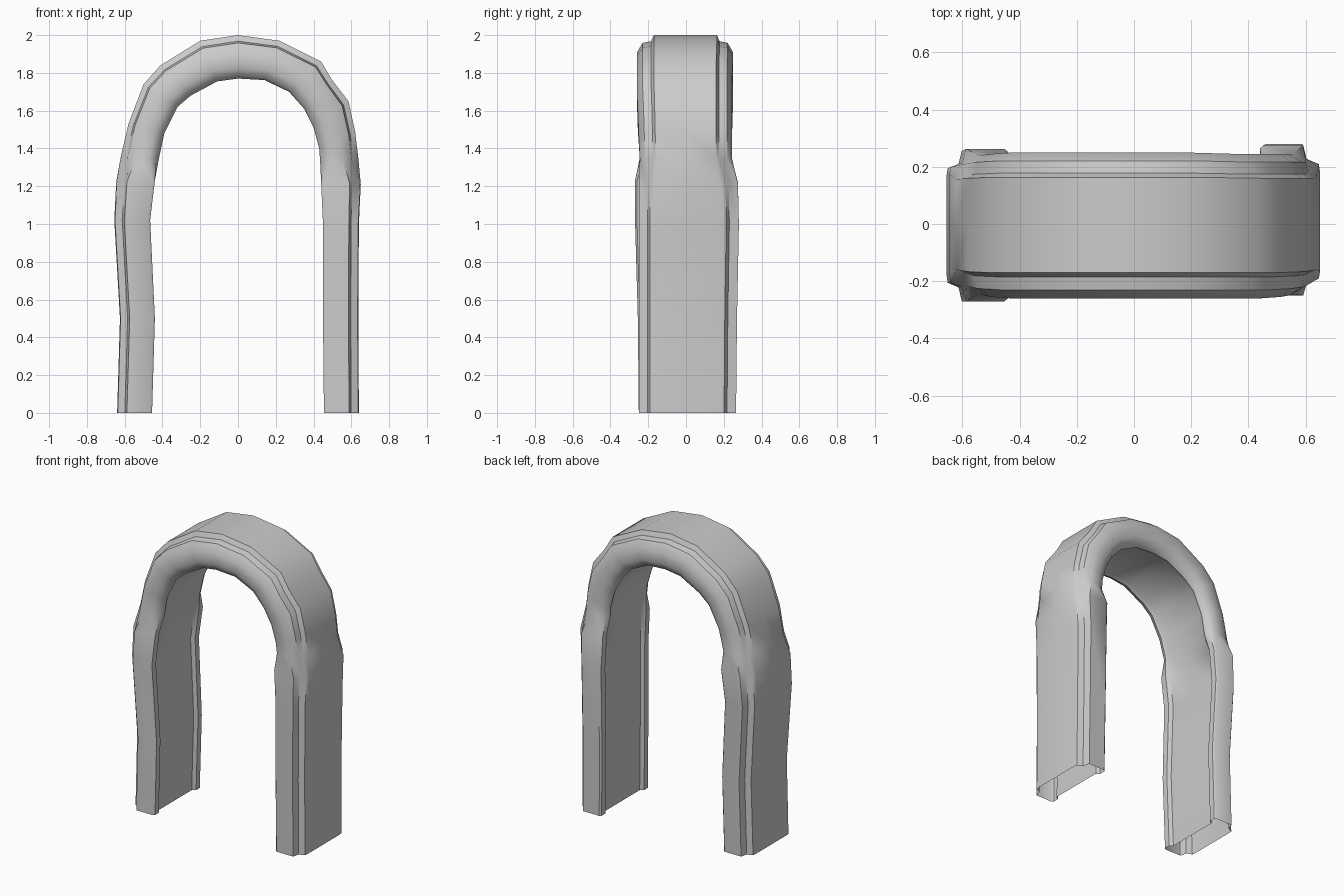
import bpy, bmesh

# Stations along the arch: outer x,z | inner x,z | front y, back y | blend (0 boxy leg, 1 rounded arch)
STATIONS = [
    (-.64, 0, -.455, 0, .25, .25, 0),
    (-.625, .5, -.44, .5, .255, .25, 0),
    (-.655, 1.02, -.465, 1.02, .27, .255, 0),
    (-.645, 1.22, -.44, 1.23, .27, .262, 0),
    (-.62, 1.36, -.42, 1.34, .235, .23, 1),
    (-.58, 1.53, -.39, 1.48, .245, .235, 1),
    (-.5, 1.74, -.32, 1.62, .25, .24, 1),
    (-.41, 1.84, -.25, 1.68, .25, .24, 1),
    (-.2, 1.97, -.11, 1.755, .25, .24, 1),
    (0, 2.0, 0, 1.77, .25, .24, 1),
    (.22, 1.97, .14, 1.762, .25, .24, 1),
    (.44, 1.86, .27, 1.70, .25, .235, 1),
    (.50, 1.76, .35, 1.61, .25, .235, 1),
    (.585, 1.65, .40, 1.51, .245, .235, 1),
    (.62, 1.49, .43, 1.40, .24, .235, 1),
    (.637, 1.35, .435, 1.33, .235, .235, 1),
    (.65, 1.21, .44, 1.22, .25, .275, 0),
    (.64, 1.0, .45, 1.0, .25, .28, 0),
    (.637, .5, .45, .5, .25, .27, 0),
    (.64, 0, .455, 0, .25, .265, 0),
]

# Half cross-sections: (0 inner .. 1 outer, fraction of half depth)
LEG = [(.12, .0), (.12, .74), (0, .8), (0, .96), (.06, 1), (.72, 1), (.78, .82), (.98, .76), (1, .66), (1, 0)]
ARCH = [(.06, .0), (.05, .72), (0, .82), (.06, .94), (.25, 1.04), (.6, 1.04), (.82, .92), (.86, .74), (1, .68), (1, 0)]


def section(bm, st):
    ox, oz, ix, iz, front, back, k = st
    half = [(a[0] + (b[0] - a[0]) * k, a[1] + (b[1] - a[1]) * k) for a, b in zip(LEG, ARCH)]
    loop = [(u, -v * front) for u, v in half] + [(u, v * back) for u, v in half[-2:0:-1]]
    return [bm.verts.new((ix + (ox - ix) * u, y, iz + (oz - iz) * u)) for u, y in loop]


# Hollow arch shell, open at the feet
bm = bmesh.new()
rings = [section(bm, s) for s in STATIONS]
for a, b in zip(rings, rings[1:]):
    n = len(a)
    for i in range(n):
        j = (i + 1) % n
        bm.faces.new((a[i], a[j], b[j], b[i]))
bmesh.ops.recalc_face_normals(bm, faces=bm.faces)
# open shells can flip: make the crown face upward
crown = max(bm.faces, key=lambda f: f.calc_center_median().z)
if crown.normal.z < 0:
    bmesh.ops.reverse_faces(bm, faces=bm.faces)
mesh = bpy.data.meshes.new("arch_shell")
bm.to_mesh(mesh)
bm.free()
arch = bpy.data.objects.new("arch_shell", mesh)
bpy.context.collection.objects.link(arch)

bpy.context.view_layer.objects.active = arch
arch.select_set(True)
bpy.ops.object.shade_smooth_by_angle(angle=0.75)
